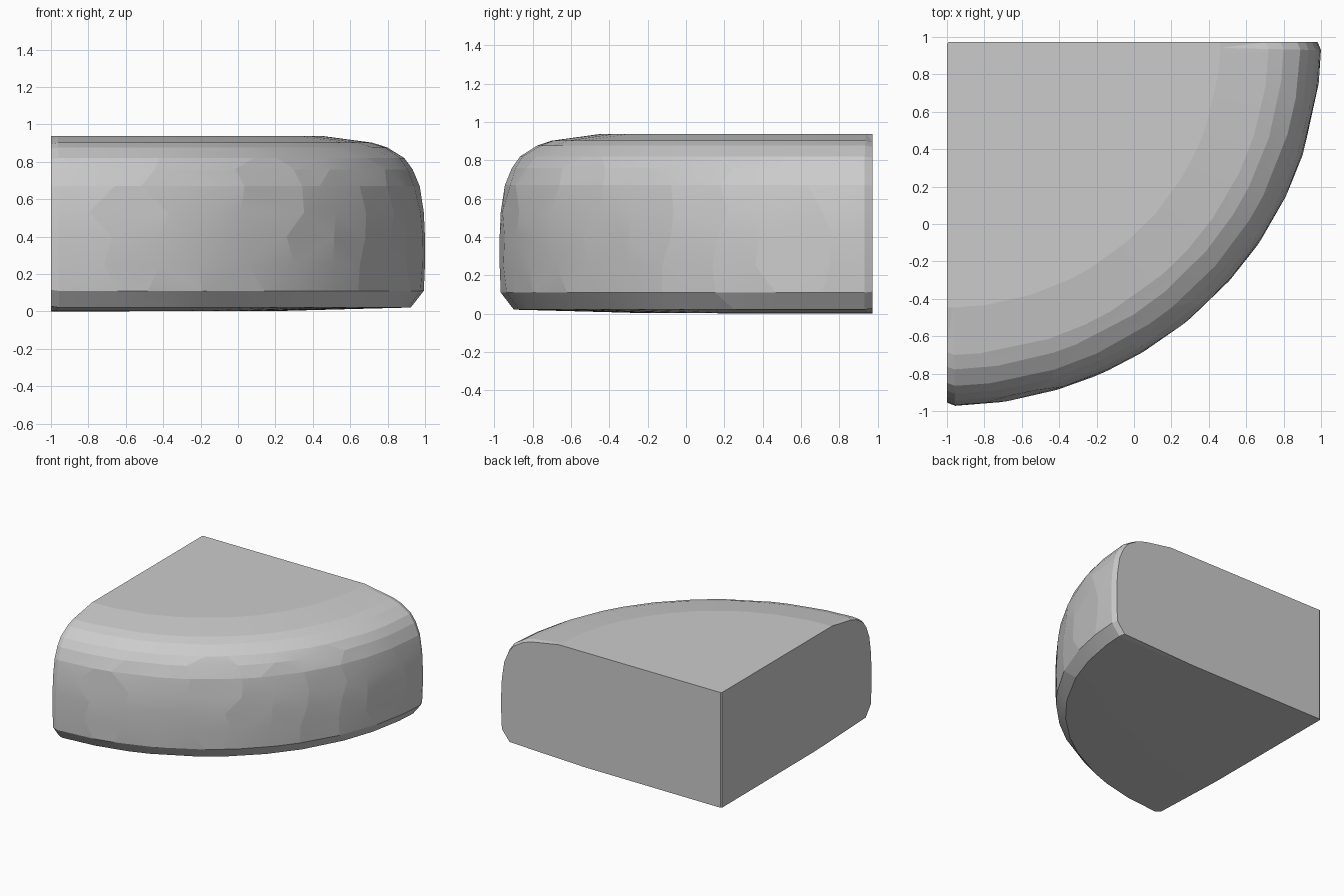
import bpy, bmesh, math, random

if "Cube" in bpy.data.objects:
    bpy.data.objects.remove(bpy.data.objects["Cube"])

random.seed(4)
SEGS = 11
RX, RY = 2.0, 1.945          # wedge radii along x and y
CX, CY = -1.0, 0.9725        # pointed corner of the wedge

# Rind profile as (radius fraction, height), bottom to top
profile = [(0.62, 0.003), (0.962, 0.021), (0.997, 0.11), (1.0, 0.25),
           (1.0, 0.40), (0.997, 0.53), (0.986, 0.67), (0.967, 0.76),
           (0.945, 0.82), (0.90, 0.876), (0.86, 0.902), (0.73, 0.937)]

# Sweep angles: an extra step beside each cut face makes its thin chamfer
quarter = math.pi / 2
angles = [0, 0.022] + [i / SEGS * quarter for i in range(1, SEGS)] + [quarter - 0.022, quarter]

bm = bmesh.new()
bottom = bm.verts.new((CX, CY, 0))
top = bm.verts.new((CX, CY, 0.937))

# Rind columns with uneven, hand-carved facets
columns = []
for i, angle in enumerate(angles):
    is_end = i in (0, len(angles) - 1)
    inner = 1 < i < len(angles) - 2
    col = []
    for j, (r, z) in enumerate(profile):
        a = angle + (random.uniform(-0.04, 0.04) if inner else 0)
        if is_end and 0 < j < len(profile) - 1:
            r *= 0.991
            z = 0.45 + (z - 0.45) * 0.985
        col.append(bm.verts.new((CX + RX * r * math.cos(a), CY - RY * r * math.sin(a), z)))
    columns.append(col)

rind = []
for a, b in zip(columns, columns[1:]):
    bm.faces.new((bottom, a[0], b[0]))
    for j in range(len(profile) - 1):
        rind.append(bm.faces.new((a[j], a[j + 1], b[j + 1], b[j])))

# Flat top and the two straight cut faces
bm.faces.new([top] + [c[-1] for c in columns])
bm.faces.new([bottom] + columns[0] + [top])
bm.faces.new([bottom] + columns[-1] + [top])
bmesh.ops.triangulate(bm, faces=rind)
bmesh.ops.recalc_face_normals(bm, faces=bm.faces)

# Tiny chamfer on the upright edge at the wedge point
edge = bm.edges.get((bottom, top))
bmesh.ops.bevel(bm, geom=[edge], offset=0.01, segments=1, affect='EDGES')

mesh = bpy.data.meshes.new("quarter_wedge")
bm.to_mesh(mesh)
bm.free()
obj = bpy.data.objects.new("quarter_wedge", mesh)
bpy.context.collection.objects.link(obj)

# Faceted rind with only the slightest creases blended
bpy.context.view_layer.objects.active = obj
obj.select_set(True)
bpy.ops.object.shade_smooth_by_angle(angle=math.radians(7))
